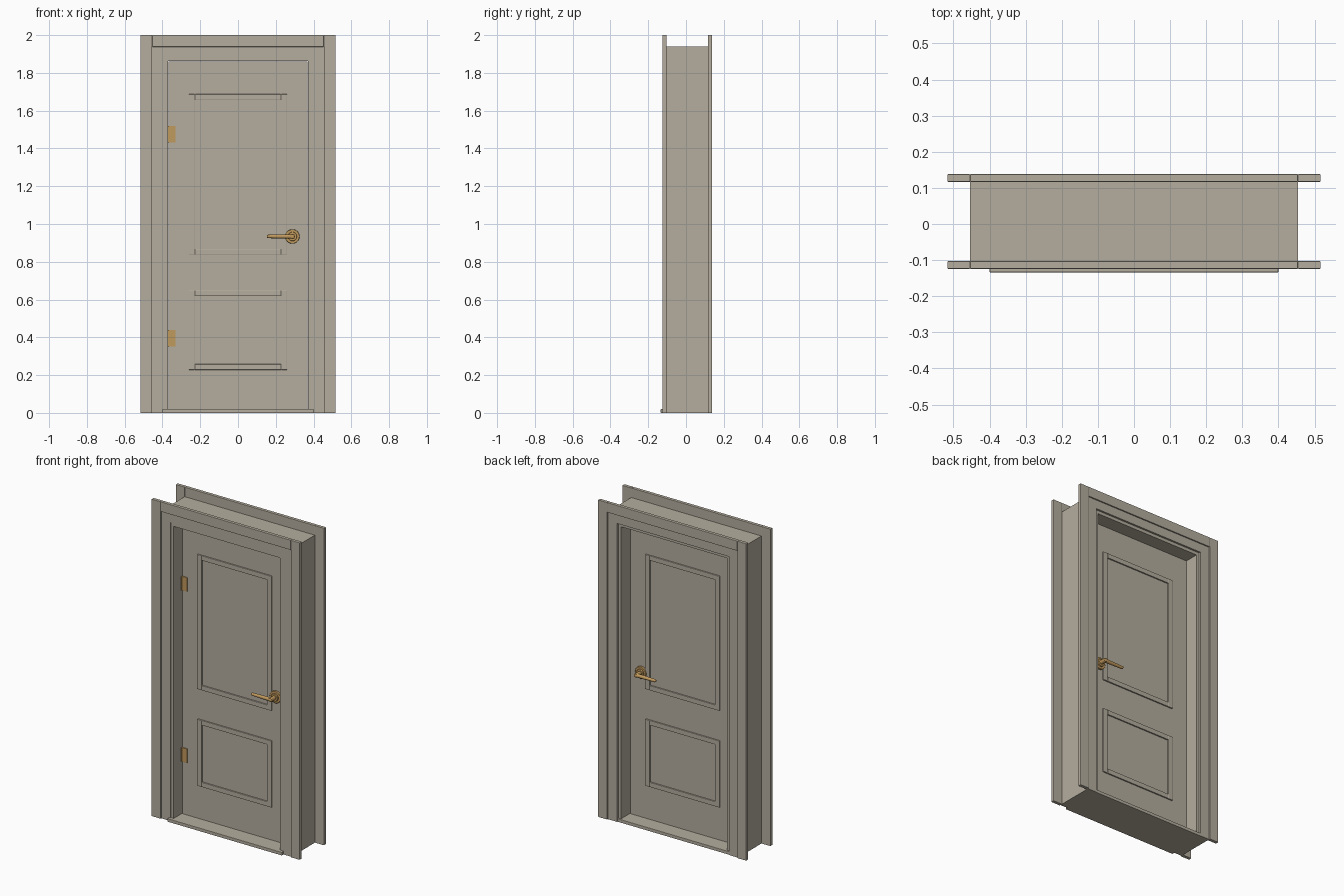
import bpy, math
from mathutils import Matrix

if "Cube" in bpy.data.objects:
    bpy.data.objects.remove(bpy.data.objects["Cube"])


def material(name, rgb):
    m = bpy.data.materials.new(name)
    m.diffuse_color = (*rgb, 1)
    m.use_nodes = True
    m.node_tree.nodes["Principled BSDF"].inputs["Base Color"].default_value = m.diffuse_color
    return m


PAINT = material("warm_grey_paint", (0.46, 0.42, 0.345))
BRASS = material("brass", (0.53, 0.32, 0.11))


def box(name, x, y, z, mat=PAINT, bevel=0.0):
    """Box from (min, max) ranges."""
    bpy.ops.mesh.primitive_cube_add(size=1)
    o = bpy.context.object
    o.name = name
    rs = (x, y, z)
    o.data.transform(Matrix.Translation([(a + b) / 2 for a, b in rs])
                     @ Matrix.Diagonal([abs(b - a) for a, b in rs] + [1]))
    o.data.materials.append(mat)
    if bevel:
        b = o.modifiers.new("bevel", 'BEVEL')
        b.width, b.segments = bevel, 2
    return o


def rod(name, axis, centre, r1, r2, length, mat=BRASS, bevel=0.003):
    """Smooth, optionally tapered cylinder along x or y."""
    bpy.ops.mesh.primitive_cone_add(vertices=32, radius1=r1, radius2=r2, depth=length)
    o = bpy.context.object
    o.name = name
    rot = Matrix.Rotation(math.pi / 2, 4, 'Y' if axis == 'x' else 'X')
    o.data.transform(Matrix.Translation(centre) @ rot)
    o.data.materials.append(mat)
    b = o.modifiers.new("bevel", 'BEVEL')
    b.width, b.segments, b.limit_method = bevel, 3, 'ANGLE'
    bpy.ops.object.shade_smooth_by_angle(angle=math.radians(40))
    return o


def yr(s, a, b):
    """Depth range mirrored to side s."""
    return tuple(sorted((s * a, s * b)))


def surround(name, inner, outer, top_in, top_out, y, bevel=0.0):
    """Two uprights and a header around the opening."""
    for side, s in (("left", -1), ("right", 1)):
        box(f"{name}_{side}", yr(s, inner, outer), y, (0, top_out), bevel=bevel)
    box(f"{name}_header", (-inner, inner), y, (top_in, top_out), bevel=bevel)


# Jamb lining the wall opening
surround("jamb", 0.37, 0.454, 1.862, 1.94, (-0.112, 0.118))

# Stepped casings on both wall faces
for face, y0, y1, ys in (("front", -0.124, -0.103, -0.116), ("back", 0.117, 0.138, 0.130)):
    surround(f"{face}_casing", 0.454, 0.517, 1.938, 2.0, (y0, y1), 0.002)
    inner_y = (ys, y1) if face == "front" else (y0, ys)
    surround(f"{face}_casing_inner", 0.39, 0.456, 1.882, 1.94, inner_y)

# Threshold
box("threshold", (-0.4, 0.4), (-0.134, 0.128), (0, 0.02), bevel=0.002)

# Door leaf
F = 0.03
box("door_leaf", (-0.368, 0.368), (-F, F), (0.02, 1.86))

for face, s in (("front", -1), ("back", 1)):
    # Panel mouldings
    for label, z0, z1 in (("upper", 0.838, 1.687), ("lower", 0.228, 0.648)):
        y = yr(s, F - 0.002, F + 0.008)
        for side, d in (("left", -1), ("right", 1)):
            box(f"{face}_{label}_moulding_{side}", yr(d, 0.228, 0.26), y, (z0, z1), bevel=0.002)
        for side, a, b in (("bottom", z0, z0 + 0.03), ("top", z1 - 0.03, z1)):
            box(f"{face}_{label}_moulding_{side}", (-0.228, 0.228), y, (a, b), bevel=0.002)
    # Lever handle
    hx, hz = 0.288, 0.934
    rod(f"{face}_handle_rose", 'y', (hx, s * (F + 0.006), hz), 0.038, 0.038, 0.014)
    rod(f"{face}_handle_collar", 'y', (hx, s * (F + 0.016), hz), 0.024, 0.024, 0.012)
    rod(f"{face}_handle_neck", 'y', (hx, s * (F + 0.037), hz), 0.013, 0.013, 0.05)
    rod(f"{face}_handle_lever", 'x', (0.226, s * (F + 0.052), hz), 0.009, 0.012, 0.146, bevel=0.005)

# Hinges on the front
for label, z in (("lower", 0.395), ("upper", 1.475)):
    box(f"{label}_hinge_leaf", (-0.369, -0.33), (-F - 0.006, -F + 0.002), (z - 0.044, z + 0.044), BRASS, 0.001)
    box(f"{label}_hinge_side", (-0.371, -0.366), (-F - 0.010, -F), (z - 0.044, z + 0.044), BRASS)
